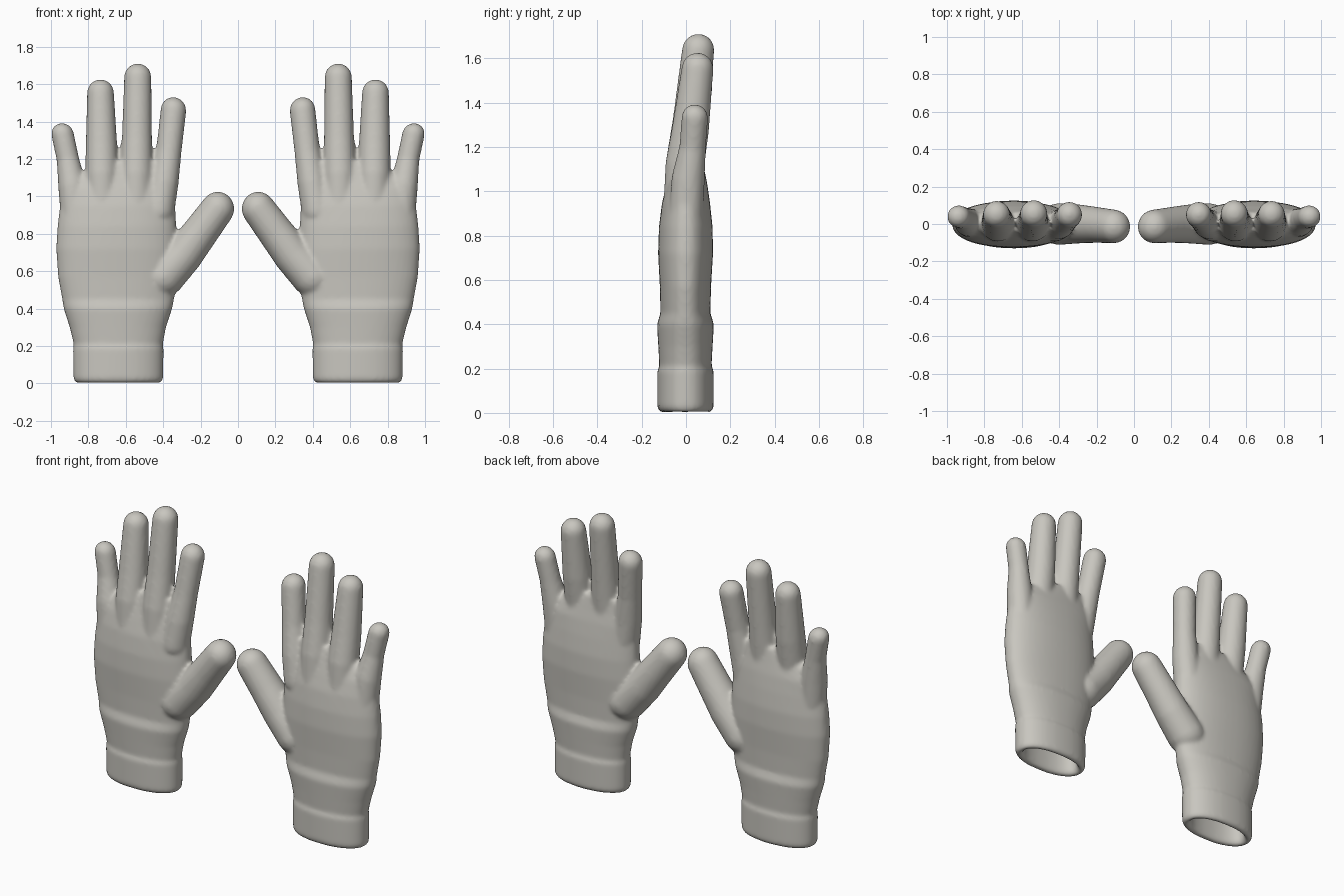
import bpy, bmesh, math
from mathutils import Vector

if "Cube" in bpy.data.objects:
    bpy.data.objects.remove(bpy.data.objects["Cube"])

bm = bmesh.new()


def loft(rings):
    """Skin a closed solid through equal-length rings of points."""
    loops = [[bm.verts.new(p) for p in ring] for ring in rings]
    n = len(loops[0])
    for a, b in zip(loops, loops[1:]):
        for i in range(n):
            j = (i + 1) % n
            bm.faces.new((a[i], a[j], b[j], b[i]))
    bm.faces.new(loops[0][::-1])
    bm.faces.new(loops[-1])


def oval(x0, x1, y0, y1, z, power=2.2, n=48):
    """Flattened oval cross-section filling the given extents."""
    pts = []
    for i in range(n):
        a = 2 * math.pi * i / n
        c, s = math.cos(a), math.sin(a)
        cx = math.copysign(abs(c) ** (2 / power), c)
        sy = math.copysign(abs(s) ** (2 / power), s)
        pts.append(((x0 + x1) / 2 + cx * (x1 - x0) / 2,
                    (y0 + y1) / 2 + sy * (y1 - y0) / 2, z))
    return pts


def finger(stations, n=24):
    """Tapered tube through (x, y, z, radius) stations with round ends."""
    pts = [(Vector(s[:3]), s[3]) for s in stations]
    first = (pts[1][0] - pts[0][0]).normalized()
    last = (pts[-1][0] - pts[-2][0]).normalized()
    arc = [math.radians(a) for a in (15, 30, 45, 60, 75, 86)]
    p, r = pts[0]
    rows = [(p - first * r * math.sin(a), r * math.cos(a)) for a in reversed(arc)]
    rows += pts
    p, r = pts[-1]
    rows += [(p + last * r * math.sin(a), r * math.cos(a)) for a in arc]
    axis = (pts[-1][0] - pts[0][0]).normalized()
    u = axis.cross(Vector((0, 1, 0))).normalized()
    v = axis.cross(u)
    loft([[c + (u * math.cos(t) + v * math.sin(t)) * r
           for t in (2 * math.pi * i / n for i in range(n))] for c, r in rows])


# hollow cuff opening, wrist and palm: x range, y range, height
sections = [
    (0.46, 0.82, -0.07, 0.07, 0.32),
    (0.45, 0.83, -0.08, 0.08, 0.03),
    (0.435, 0.845, -0.09, 0.09, 0.005),
    (0.415, 0.865, -0.115, 0.11, 0.0),
    (0.40, 0.88, -0.13, 0.125, 0.025),
    (0.398, 0.882, -0.13, 0.125, 0.19),
    (0.402, 0.878, -0.12, 0.115, 0.21),
    (0.385, 0.90, -0.125, 0.12, 0.30),
    (0.352, 0.932, -0.131, 0.126, 0.40),
    (0.342, 0.94, -0.115, 0.11, 0.45),
    (0.325, 0.962, -0.118, 0.113, 0.57),
    (0.325, 0.972, -0.126, 0.122, 0.72),
    (0.33, 0.965, -0.122, 0.12, 0.84),
    (0.335, 0.952, -0.108, 0.108, 0.95),
    (0.335, 0.945, -0.085, 0.095, 1.04),
    (0.36, 0.87, -0.065, 0.08, 1.11),
    (0.40, 0.72, -0.045, 0.065, 1.19),
]
loft([oval(*s) for s in sections])

# index, middle, ring, little finger and thumb
finger([(0.425, -0.01, 0.92, 0.085), (0.395, 0.0, 1.08, 0.078),
        (0.37, 0.02, 1.24, 0.068), (0.345, 0.05, 1.462, 0.069)])
finger([(0.545, -0.015, 0.92, 0.088), (0.543, -0.005, 1.12, 0.088),
        (0.54, 0.02, 1.32, 0.08), (0.536, 0.055, 1.638, 0.073)])
finger([(0.725, -0.015, 0.92, 0.088), (0.728, -0.005, 1.12, 0.088),
        (0.73, 0.02, 1.28, 0.084), (0.735, 0.052, 1.554, 0.072)])
finger([(0.87, 0.0, 0.88, 0.078), (0.887, 0.01, 1.06, 0.075),
        (0.91, 0.03, 1.2, 0.06), (0.938, 0.04, 1.333, 0.06)])
finger([(0.40, 0.0, 0.57, 0.112), (0.29, 0.0, 0.69, 0.104),
        (0.2, -0.005, 0.81, 0.096), (0.108, -0.013, 0.934, 0.09)])

bmesh.ops.recalc_face_normals(bm, faces=bm.faces)
for f in bm.faces:
    f.smooth = True
mesh = bpy.data.meshes.new("gloves")
bm.to_mesh(mesh)
bm.free()
gloves = bpy.data.objects.new("gloves", mesh)
bpy.context.collection.objects.link(gloves)

# knit fabric colour
mat = bpy.data.materials.new("warm_grey_fabric")
mat.diffuse_color = (0.58, 0.565, 0.52, 1)
mat.use_nodes = True
mat.node_tree.nodes["Principled BSDF"].inputs["Base Color"].default_value = mat.diffuse_color
mesh.materials.append(mat)

# fuse the parts, soften the joins, then mirror to make the pair
fuse = gloves.modifiers.new("fuse", 'REMESH')
fuse.mode = 'VOXEL'
fuse.voxel_size = 0.011
fuse.use_smooth_shade = True
soft = gloves.modifiers.new("soften", 'SMOOTH')
soft.factor = 0.5
soft.iterations = 7
pair = gloves.modifiers.new("pair", 'MIRROR')
pair.use_mirror_merge = False
